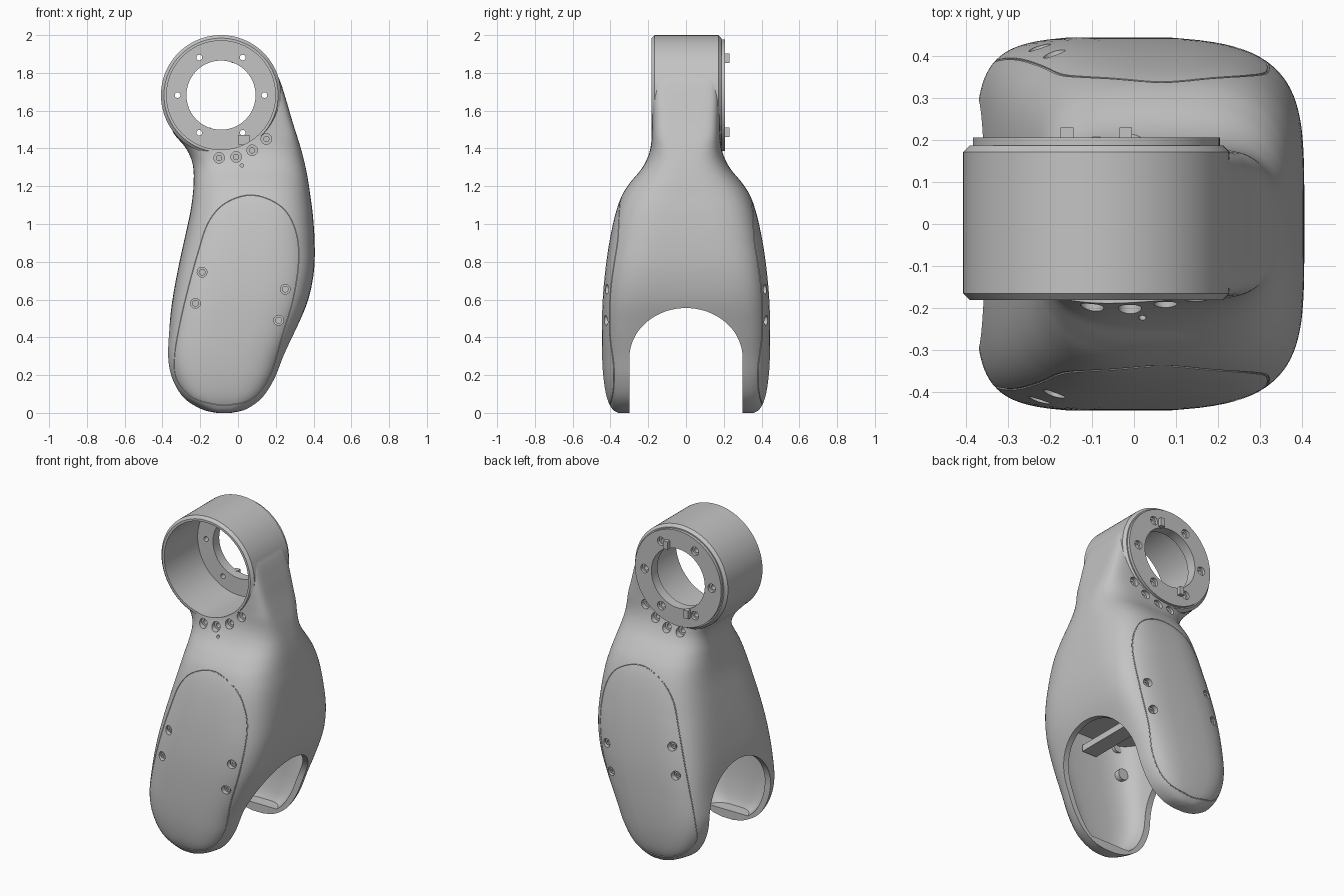
import bpy, bmesh, math
from mathutils import Vector, Matrix
from mathutils.bvhtree import BVHTree

old = bpy.data.objects.get("Cube")
if old:
    bpy.data.objects.remove(old, do_unlink=True)

grey = bpy.data.materials.new("plain grey")
grey.use_nodes = True
grey.diffuse_color = (0.55, 0.55, 0.55, 1)
grey.node_tree.nodes["Principled BSDF"].inputs["Base Color"].default_value = (0.55, 0.55, 0.55, 1)

RING_X, RING_Z = -0.09, 1.682


def make_object(name, bm):
    bmesh.ops.recalc_face_normals(bm, faces=bm.faces)
    mesh = bpy.data.meshes.new(name)
    bm.to_mesh(mesh)
    bm.free()
    mesh.materials.append(grey)
    obj = bpy.data.objects.new(name, mesh)
    bpy.context.collection.objects.link(obj)
    return obj


def activate(obj):
    bpy.ops.object.select_all(action="DESELECT")
    obj.select_set(True)
    bpy.context.view_layer.objects.active = obj


def combine(target, tools, operation):
    for tool in tools:
        mod = target.modifiers.new("combine", "BOOLEAN")
        mod.operation, mod.object, mod.solver = operation, tool, "EXACT"
        activate(target)
        bpy.ops.object.modifier_apply(modifier=mod.name)
        bpy.data.objects.remove(tool, do_unlink=True)


def cylinder(name, x, z, radius, y0, y1, sides=32, bevel=0):
    """Cylinder lying along y."""
    bm = bmesh.new()
    place = Matrix.Translation((x, (y0 + y1) / 2, z)) @ Matrix.Rotation(math.pi / 2, 4, "X")
    bmesh.ops.create_cone(bm, cap_ends=True, segments=sides, radius1=radius,
                          radius2=radius, depth=abs(y1 - y0), matrix=place)
    if bevel:
        rims = [e for e in bm.edges if abs(e.verts[0].co.y - e.verts[1].co.y) < 0.001]
        bmesh.ops.bevel(bm, geom=rims, offset=bevel, segments=1, affect="EDGES")
    return make_object(name, bm)


def box(name, centre, size):
    bm = bmesh.new()
    bmesh.ops.create_cube(bm, size=1, matrix=Matrix.Translation(centre) @ Matrix.Diagonal((*size, 1)))
    return make_object(name, bm)


def spline(points, steps, closed=False):
    """Smooth curve through the points."""
    pts, n, out = [Vector(p) for p in points], len(points), []
    pick = (lambda i: pts[i % n]) if closed else (lambda i: pts[max(0, min(n - 1, i))])
    for i in range(n if closed else n - 1):
        a, b, c, d = (pick(i + k) for k in (-1, 0, 1, 2))
        for s in range(steps):
            t = s / steps
            out.append(b + (c - a) * t / 2 + (a * 2 - b * 5 + c * 4 - d) * t * t / 2
                       + (b * 3 - a - c * 3 + d) * t ** 3 / 2)
    return out if closed else out + [pts[-1]]


# Housing stations: height, left x, right x, half depth, squareness
STATIONS = spline([
    (0, -.12, -.03, .36, 5), (.02, -.205, .055, .392, 5), (.08, -.295, .135, .422, 6),
    (.18, -.355, .2, .44, 6), (.3, -.378, .248, .448, 6), (.45, -.365, .312, .449, 6),
    (.6, -.347, .372, .444, 5.5), (.75, -.32, .402, .43, 5), (.9, -.288, .406, .408, 4.4),
    (1.05, -.255, .396, .375, 3.8), (1.15, -.24, .383, .34, 3.3), (1.22, -.235, .373, .295, 3),
    (1.29, -.236, .36, .237, 3), (1.35, -.25, .346, .204, 3.3), (1.41, -.282, .33, .187, 4.2),
    (1.48, -.34, .308, .181, 6), (1.56, -.366, .283, .18, 7), (1.66, -.37, .254, .18, 8),
    (1.77, -.35, .217, .18, 8), (1.85, -.28, .165, .178, 8)], 5)


def loft(name, inset=0, low=-1, high=3, segments=96):
    bm, rows = bmesh.new(), []
    for z, x0, x1, depth, square in STATIONS:
        if not low <= z <= high:
            continue
        cx, hx, hy, row = (x0 + x1) / 2, (x1 - x0) / 2 - inset, depth - inset, []
        # The cheeks are domed, fading out towards the neck
        dome = 0.08 * max(0, min(1, (1.3 - z) / 0.4))
        for i in range(segments):
            a = 2 * math.pi * (i + 0.5) / segments
            c, s = math.cos(a), math.sin(a)
            u = math.copysign(abs(c) ** (2 / square), c)
            v = math.copysign(abs(s) ** (2 / square), s) * (1 - dome * u * u)
            row.append(bm.verts.new((cx + u * hx, v * hy, z)))
        rows.append(row)
    for lower, upper in zip(rows, rows[1:]):
        for i in range(segments):
            j = (i + 1) % segments
            bm.faces.new((lower[i], lower[j], upper[j], upper[i]))
    bm.faces.new(rows[0])
    bm.faces.new(rows[-1])
    return make_object(name, bm)


# Main housing, with a lookup for its outer skin
housing = loft("forked_housing")
probe = bmesh.new()
probe.from_mesh(housing.data)
skin = BVHTree.FromBMesh(probe)
probe.free()


def surface_y(x, z, side):
    hit = skin.ray_cast(Vector((x, side * 2, z)), Vector((0, -side, 0)))[0]
    return hit.y if hit else side * 0.4


# Ring collar on top
combine(housing, [cylinder("collar", RING_X, RING_Z, 0.318, -0.182, 0.188, 96, 0.016)], "UNION")

# Arched fork slot
bm = bmesh.new()
arch = [(0.3, -0.2)]
for i in range(41):
    a = math.pi * i / 40
    arch.append((math.cos(a) * 0.3, 0.29 + 0.265 * math.sin(a)))
arch.append((-0.3, -0.2))
face = bm.faces.new([bm.verts.new((-1, y, z)) for y, z in arch])
swept = bmesh.ops.extrude_face_region(bm, geom=[face])
bmesh.ops.translate(bm, vec=(2, 0, 0), verts=[v for v in swept["geom"] if isinstance(v, bmesh.types.BMVert)])
slot = make_object("slot_cutter", bm)

cutters = [loft("cavity_cutter", 0.035, 0.04, 0.76), slot,
           cylinder("bore_cutter", RING_X, RING_Z, 0.288, -0.5, 0.145, 96)]
combine(housing, cutters, "DIFFERENCE")

# Cover seams and recessed screw holes on both cheeks
OUTLINE = [(-.05, .043), (.08, .08), (.17, .2), (.23, .4), (.29, .6), (.32, .8), (.308, .95), (.25, 1.07),
           (.15, 1.135), (.04, 1.15), (-.08, 1.1), (-.16, 1), (-.21, .85), (-.26, .67), (-.305, .48),
           (-.335, .3), (-.325, .18), (-.25, .09), (-.15, .052)]
SCREWS = [(-.19, .745), (-.225, .58), (.25, .655), (.215, .49)]
NECK_HOLES = [(-.1, 1.35), (-.01, 1.355), (.075, 1.39), (.15, 1.45)]

for side in (-1, 1):
    curve = bpy.data.curves.new("seam", "CURVE")
    curve.dimensions, curve.bevel_depth, curve.bevel_resolution = "3D", 0.003, 1
    path = spline(OUTLINE, 5, closed=True)
    line = curve.splines.new("POLY")
    line.points.add(len(path) - 1)
    line.use_cyclic_u = True
    for point, (x, z) in zip(line.points, path):
        point.co = (x, surface_y(x, z, side), z, 1)
    seam = bpy.data.objects.new("seam_cutter", curve)
    bpy.context.collection.objects.link(seam)
    activate(seam)
    bpy.ops.object.convert(target="MESH")
    combine(housing, [bpy.context.view_layer.objects.active], "DIFFERENCE")

    for spots, wide in ((SCREWS, 0.026), (NECK_HOLES, 0.028)):
        for x, z in spots:
            y = surface_y(x, z, side)
            combine(housing, [cylinder("recess", x, z, wide, y - side * 0.025, side * 0.6, 24)], "DIFFERENCE")
            if spots is NECK_HOLES:
                combine(housing, [cylinder("pilot", x, z, 0.014, y - side * 0.07, side * 0.6, 16)], "DIFFERENCE")
            else:
                # Screw head and the boss behind it
                head = cylinder("screw_head", x, z, 0.018, y - side * 0.03, y - side * 0.015, 20)
                socket = cylinder("socket", x, z, 0.009, y - side * 0.022, side * 0.6, 6)
                combine(head, [socket], "DIFFERENCE")
                cylinder("screw_boss", x, z, 0.035, side * 0.36, y - side * 0.028, 24)

combine(housing, [cylinder("pin_hole", 0.02, 1.31, 0.009, -0.6, -0.16, 12)], "DIFFERENCE")

# Bolt flange on the back of the collar
flange = cylinder("bolt_flange", RING_X, RING_Z, 0.295, 0.16, 0.206, 96)
for part in (housing, flange):
    combine(part, [cylinder("window", RING_X, RING_Z, 0.183, 0.1, 0.3, 96)], "DIFFERENCE")
for i in range(6):
    a = math.pi * i / 3
    x, z = RING_X + 0.23 * math.cos(a), RING_Z + 0.23 * math.sin(a)
    for part in (housing, flange):
        combine(part, [cylinder("bolt_hole", x, z, 0.015, 0.1, 0.3, 20)], "DIFFERENCE")
    combine(flange, [cylinder("counterbore", x, z, 0.026, 0.185, 0.3, 24)], "DIFFERENCE")

# Locating tabs on the flange, stop block in the bore, bridge over the fork
for sign in (-1, 1):
    box("locating_tab", (RING_X + sign * 0.07, 0.212, RING_Z + sign * 0.196), (0.03, 0.036, 0.05))
box("stop_block", (0.03, 0.12, 1.445), (0.06, 0.05, 0.05))
box("inner_bridge", (0, 0, 0.66), (0.1, 0.78, 0.04))

for obj in list(bpy.context.collection.objects):
    if obj.type == "MESH" and grey.name in obj.data.materials:
        activate(obj)
        bpy.ops.object.shade_smooth_by_angle(angle=math.radians(32))
